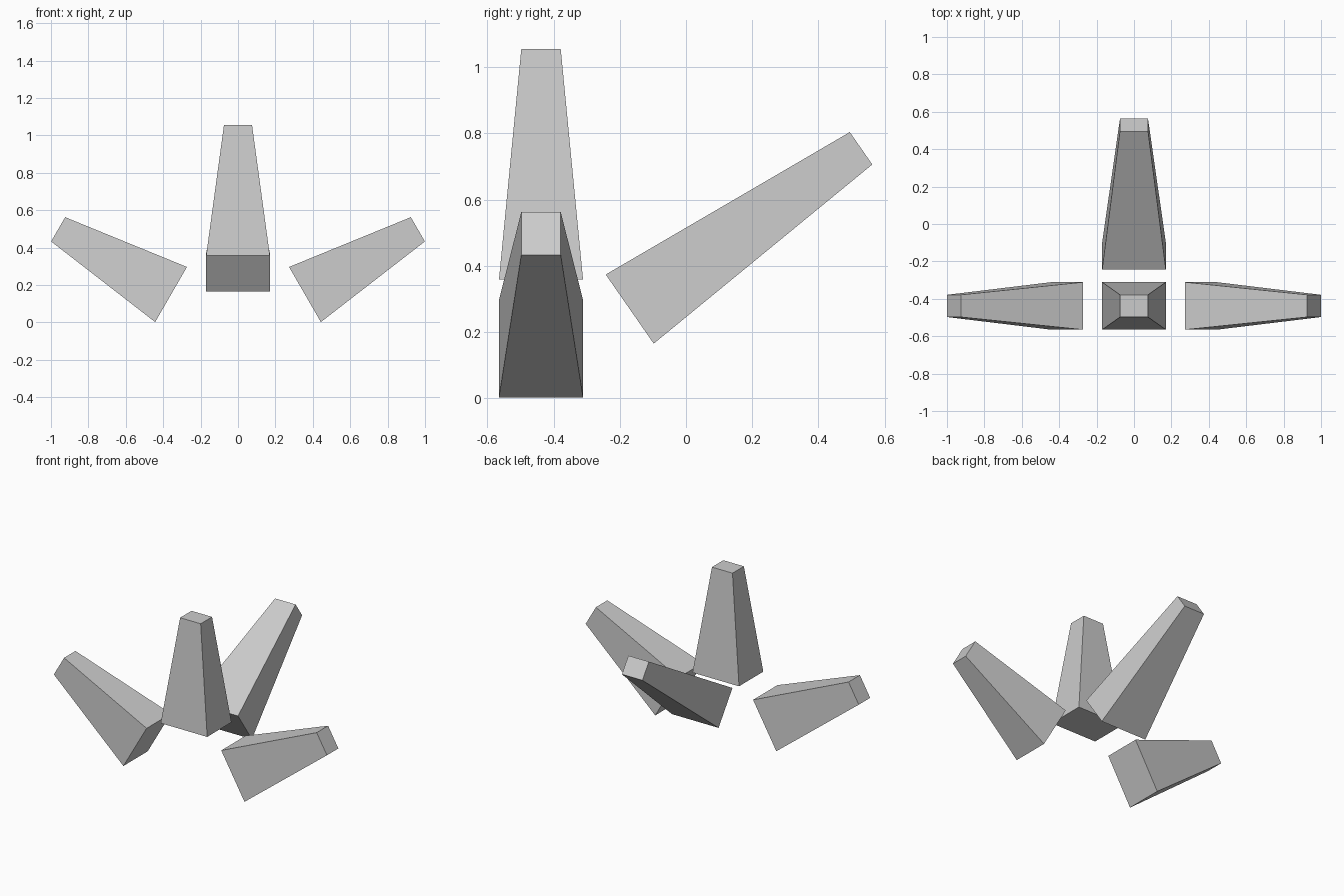
import bpy
import bmesh
import math
from mathutils import Matrix, Vector

cube = bpy.data.objects.get("Cube")
if cube:
    bpy.data.objects.remove(cube, do_unlink=True)

grey = bpy.data.materials.new("light grey")
grey.use_nodes = True
grey.diffuse_color = (0.6, 0.6, 0.6, 1)
grey.node_tree.nodes["Principled BSDF"].inputs["Base Color"].default_value = grey.diffuse_color

BASE = (0.34, 0.254)   # wide end: width, thickness
TIP = (0.15, 0.119)    # narrow end


def spike(name, base_centre, length, tilt=0.0, axis='Y'):
    """Tapered block whose wide end is centred on base_centre, tilted from vertical."""
    bm = bmesh.new()
    bmesh.ops.create_cube(bm, size=1)
    for v in bm.verts:
        width, depth = TIP if v.co.z > 0 else BASE
        v.co = Vector((v.co.x * width, v.co.y * depth, (v.co.z + 0.5) * length))
    place = Matrix.Translation(base_centre) @ Matrix.Rotation(math.radians(tilt), 4, axis)
    bmesh.ops.transform(bm, matrix=place, verts=bm.verts)
    mesh = bpy.data.meshes.new(name)
    bm.to_mesh(mesh)
    bm.free()
    mesh.materials.append(grey)
    obj = bpy.data.objects.new(name, mesh)
    bpy.context.collection.objects.link(obj)


# Upright spike
spike("top_spike", (0, -0.438, 0.358), 0.697)

# Mirrored pair leaning outwards
for side, sign in (("left", 1), ("right", -1)):
    spike(side + "_spike", (sign * 0.358, -0.438, 0.149), 0.697, sign * 60)

# Longer spike leaning backwards
spike("rear_spike", (0, -0.17, 0.269), 0.851, -55.2, 'X')
